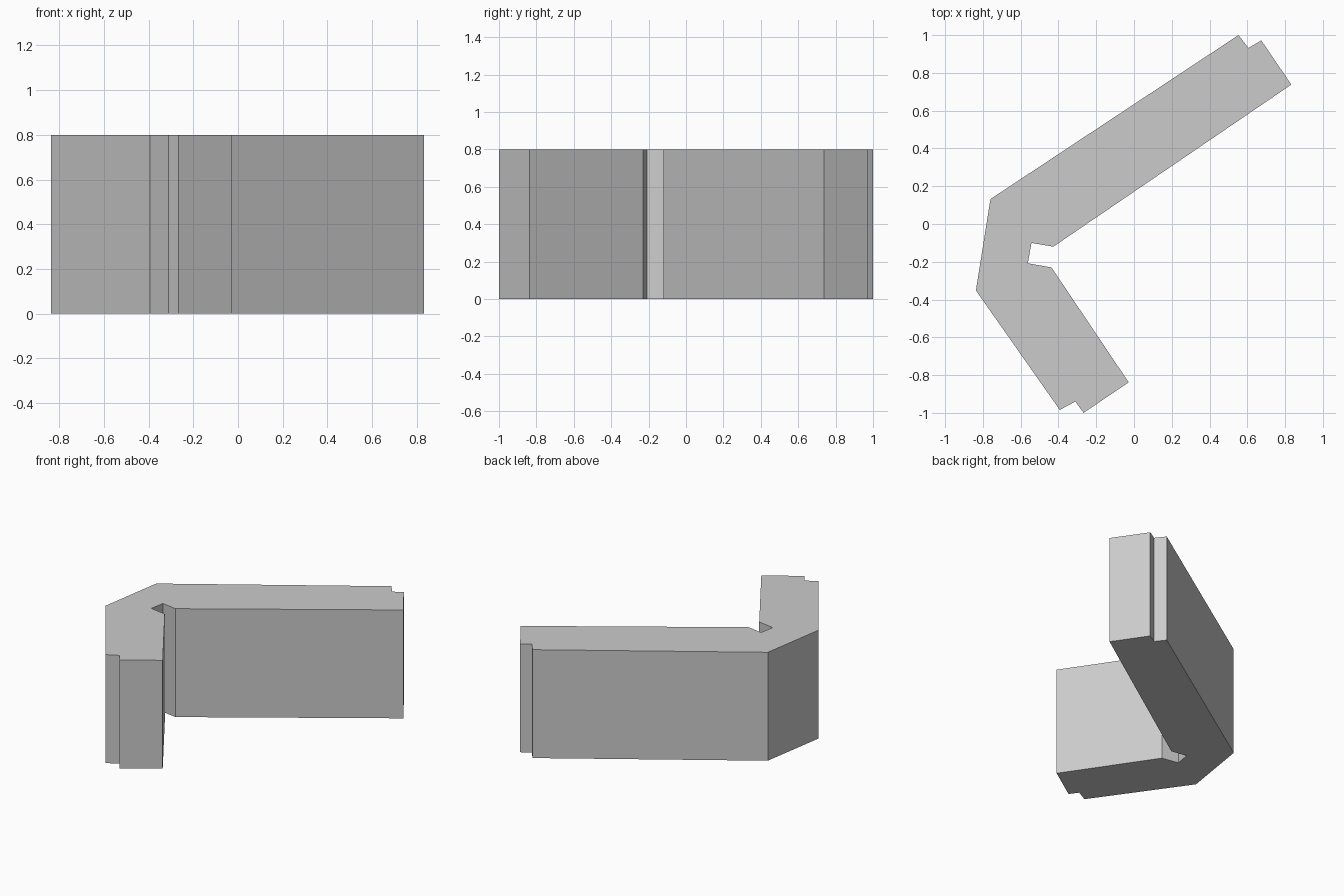
import bpy
import bmesh

HEIGHT = 0.8

cube = bpy.data.objects.get("Cube")
if cube:
    bpy.data.objects.remove(cube, do_unlink=True)


def flat_material(name, colour):
    mat = bpy.data.materials.new(name)
    mat.use_nodes = True
    mat.diffuse_color = colour
    mat.node_tree.nodes["Principled BSDF"].inputs["Base Color"].default_value = colour
    return mat


def extruded_profile(name, outline, height, mat):
    """Extrude a closed floor outline straight up into a solid."""
    bm = bmesh.new()
    base = bm.faces.new([bm.verts.new((x, y, 0)) for x, y in outline])
    result = bmesh.ops.extrude_face_region(bm, geom=[base], use_keep_orig=True)
    top = [g for g in result["geom"] if isinstance(g, bmesh.types.BMVert)]
    bmesh.ops.translate(bm, verts=top, vec=(0, 0, height))
    bmesh.ops.recalc_face_normals(bm, faces=bm.faces)
    mesh = bpy.data.meshes.new(name)
    bm.to_mesh(mesh)
    bm.free()
    mesh.materials.append(mat)
    obj = bpy.data.objects.new(name, mesh)
    bpy.context.collection.objects.link(obj)
    return obj


# Stepped end of the long arm
long_end = [(0.833, 0.738), (0.674, 0.972), (0.606, 0.932), (0.553, 1.0)]
# Chamfered outer corner
outer_corner = [(-0.76, 0.132), (-0.837, -0.352)]
# Stepped end of the short arm
short_end = [(-0.393, -0.984), (-0.31, -0.94), (-0.267, -1.0), (-0.028, -0.838)]
# Notch cut into the inner corner
inner_notch = [(-0.437, -0.23), (-0.562, -0.208), (-0.543, -0.1), (-0.427, -0.12)]

grey = flat_material("plain grey", (0.6, 0.6, 0.6, 1))
extruded_profile("corner_block", long_end + outer_corner + short_end + inner_notch,
                 HEIGHT, grey)
